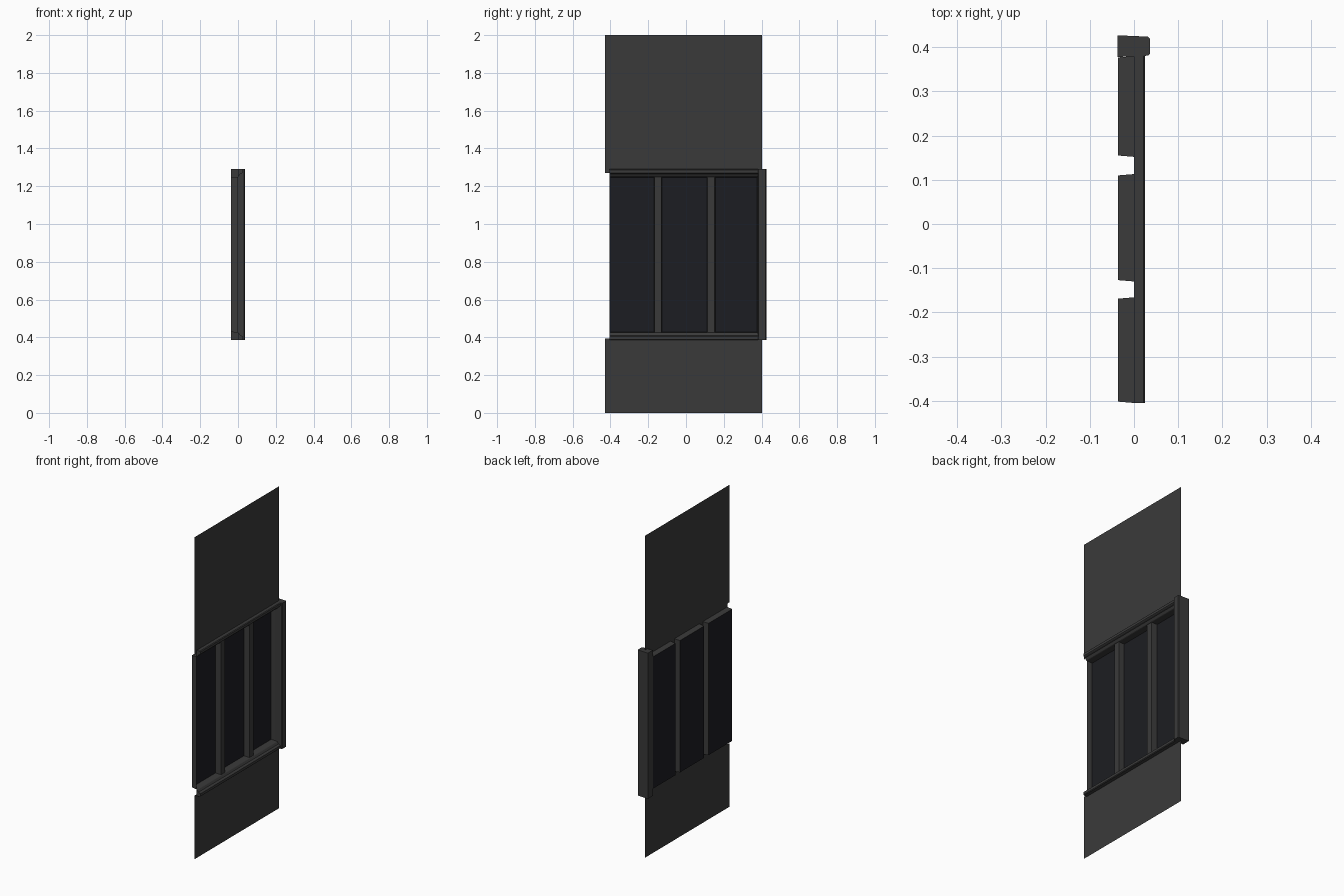
import bpy

if "Cube" in bpy.data.objects:
    bpy.data.objects.remove(bpy.data.objects["Cube"])

def mat(name, c):
    m = bpy.data.materials.new(name)
    m.diffuse_color = (*c, 1)
    m.use_nodes = True
    m.node_tree.nodes["Principled BSDF"].inputs["Base Color"].default_value = m.diffuse_color
    return m

METAL = mat("dark_panel", (0.042, 0.042, 0.042))
GLASS = mat("dark_glass", (0.012, 0.0125, 0.016))

def make(name, verts, faces, m=METAL):
    me = bpy.data.meshes.new(name)
    me.from_pydata(verts, [], faces)
    me.materials.append(m)
    ob = bpy.data.objects.new(name, me)
    bpy.context.collection.objects.link(ob)
    return ob

def sheet(name, x, y0, y1, z0, z1, m=METAL):
    return make(name, [(x, y0, z0), (x, y1, z0), (x, y1, z1), (x, y0, z1)], [(0, 1, 2, 3)], m)

def extrude(name, a, b):
    # closed prism between two matching outlines
    n = len(a)
    sides = [(i, (i + 1) % n, n + (i + 1) % n, n + i) for i in range(n)]
    return make(name, a + b, sides + [tuple(range(n))[::-1], tuple(range(n, 2 * n))])

# Single-sided wall sheets above and below the windows
sheet("upper_wall", 0, -0.428, 0.402, 1.27, 2.0)
sheet("lower_wall", 0, -0.428, 0.402, 0.0, 0.395)

# Three tapered window recesses with dark glass at the back
D, T = -0.036, 0.003
Z0, Z1 = 0.425, 1.25
bays = [(-0.405, -0.166), (-0.130, 0.113), (0.152, 0.380)]
for i, (a, b) in enumerate(bays):
    front = [(0, a, Z0), (0, b, Z0), (0, b, Z1), (0, a, Z1)]
    back = [(D, a + T, Z0 + T), (D, b - T, Z0 + T), (D, b - T, Z1 - T), (D, a + T, Z1 - T)]
    make(f"window_surround_{i}", front + back,
         [(j, (j + 1) % 4, 4 + (j + 1) % 4, 4 + j) for j in range(4)])
    sheet(f"window_glass_{i}", D, a + T, b - T, Z0 + T, Z1 - T, GLASS)

# Flat mullions between the recesses
for i in range(2):
    sheet(f"mullion_{i}", 0, bays[i][1], bays[i + 1][0], Z0, Z1)

# Moulded rails, the lower one mirrored from the upper
MID = (0.385 + 1.29) / 2
profile = [(0, 1.29), (0.021, 1.29), (0.025, 1.286), (0.025, 1.271),
           (0.020, 1.267), (0.012, 1.264), (0.004, 1.252), (0, 1.25)]
for name, s in (("upper_rail", 1), ("lower_rail", -1)):
    pts = [(x, MID + s * (z - MID)) for x, z in profile]
    if s > 0:
        pts = pts[::-1]
    extrude(name, [(x, -0.405, z) for x, z in pts], [(x, 0.382, z) for x, z in pts])

# End post with chamfered outer corners
plan = [(-0.037, 0.378), (0.032, 0.381), (0.036, 0.385),
        (0.036, 0.420), (0.032, 0.424), (-0.037, 0.427)]
extrude("end_post", [(x, y, 0.385) for x, y in plan], [(x, y, 1.29) for x, y in plan])
